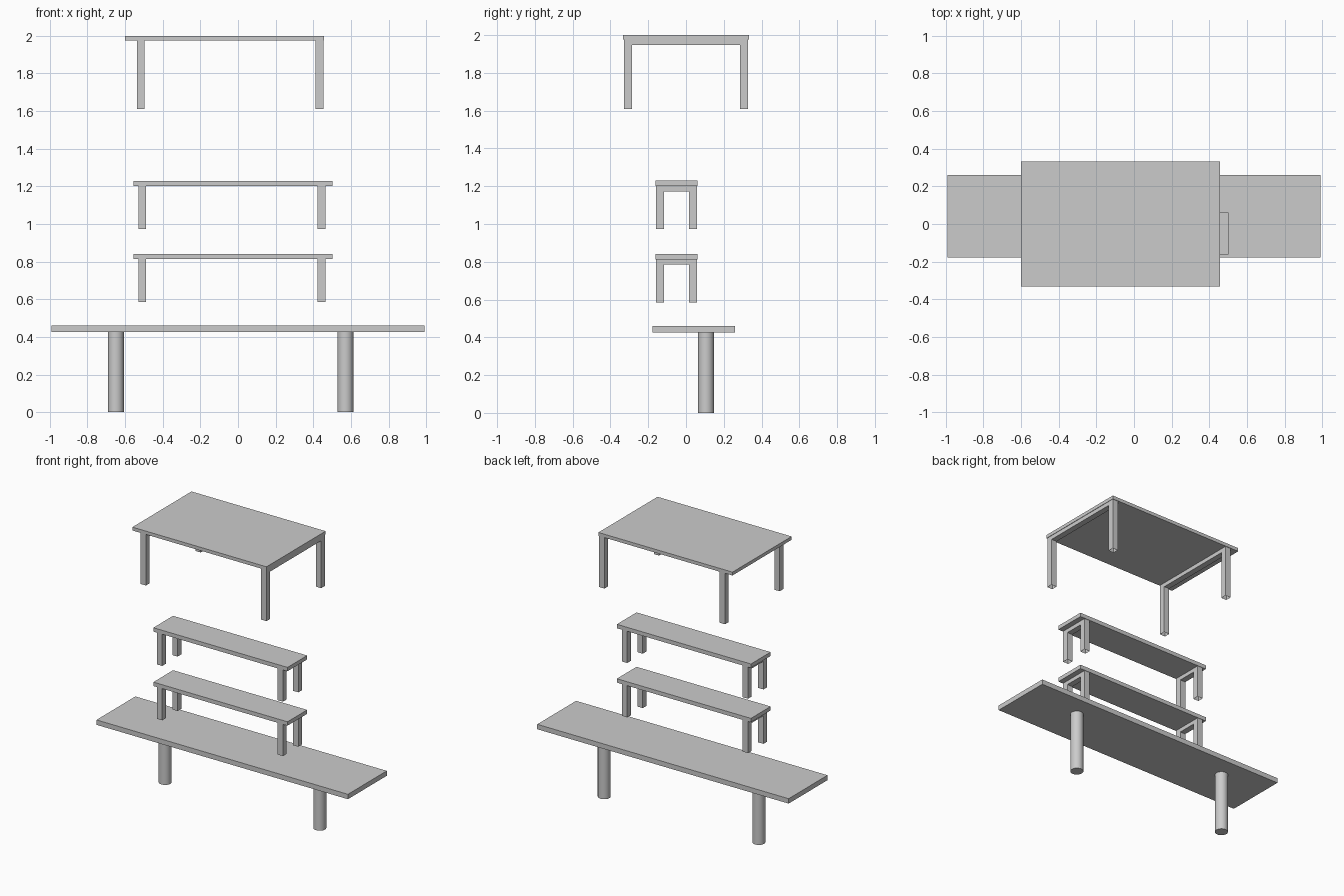
import bpy, bmesh

if "Cube" in bpy.data.objects:
    bpy.data.objects.remove(bpy.data.objects["Cube"])


def add_object(name, bm):
    bmesh.ops.recalc_face_normals(bm, faces=bm.faces)
    mesh = bpy.data.meshes.new(name)
    bm.to_mesh(mesh)
    bm.free()
    ob = bpy.data.objects.new(name, mesh)
    bpy.context.collection.objects.link(ob)
    return ob


def slab(name, x, y, z):
    """Box between (min, max) pairs."""
    bm = bmesh.new()
    bmesh.ops.create_cube(bm, size=1)
    for v in bm.verts:
        v.co = [r[0] if c < 0 else r[1] for c, r in zip(v.co, (x, y, z))]
    return add_object(name, bm)


def leg_frame(name, x, y, z_foot, z_top, leg=0.042, bar=0.028):
    """Upside-down U of square tube, open at the feet."""
    y0, y1 = y
    zi = z_top - bar
    outline = [(y0, z_foot), (y0, z_top), (y1, z_top), (y1, z_foot),
               (y1 - leg, z_foot), (y1 - leg, zi), (y0 + leg, zi), (y0 + leg, z_foot)]
    bm = bmesh.new()
    a, b = [[bm.verts.new((px, py, pz)) for py, pz in outline] for px in x]
    bm.faces.new(a)
    bm.faces.new(b[::-1])
    for i in range(8):
        if i not in (3, 7):          # leave the feet open
            j = (i + 1) % 8
            bm.faces.new((a[i], b[i], b[j], a[j]))
    return add_object(name, bm)


def framed_table(name, x, y, z_foot, z_under, z_top, frames, inset):
    slab(name + "_top", x, y, (z_under, z_top))
    for side, fx in zip(("left", "right"), frames):
        leg_frame(f"{name}_{side}_leg_frame", (fx, fx + 0.042),
                  (y[0] + inset, y[1] - inset), z_foot, z_under)


# Upper table
framed_table("upper_table", (-0.600, 0.458), (-0.333, 0.333),
             1.61, 1.976, 2.0, (-0.538, 0.413), 0.004)

# Two identical benches
for label, z in (("upper", 0.973), ("lower", 0.585)):
    framed_table(label + "_bench", (-0.555, 0.503), (-0.161, 0.061),
                 z, z + 0.228, z + 0.256, (-0.530, 0.423), 0.003)

# Long table on two round posts
slab("long_table_top", (-0.992, 0.992), (-0.178, 0.260), (0.426, 0.461))
for side, px in (("left", -0.649), ("right", 0.571)):
    bpy.ops.mesh.primitive_cylinder_add(vertices=32, radius=0.042, depth=0.426,
                                        location=(px, 0.106, 0.213))
    bpy.context.object.name = f"long_table_{side}_post"
    bpy.ops.object.shade_smooth_by_angle()
